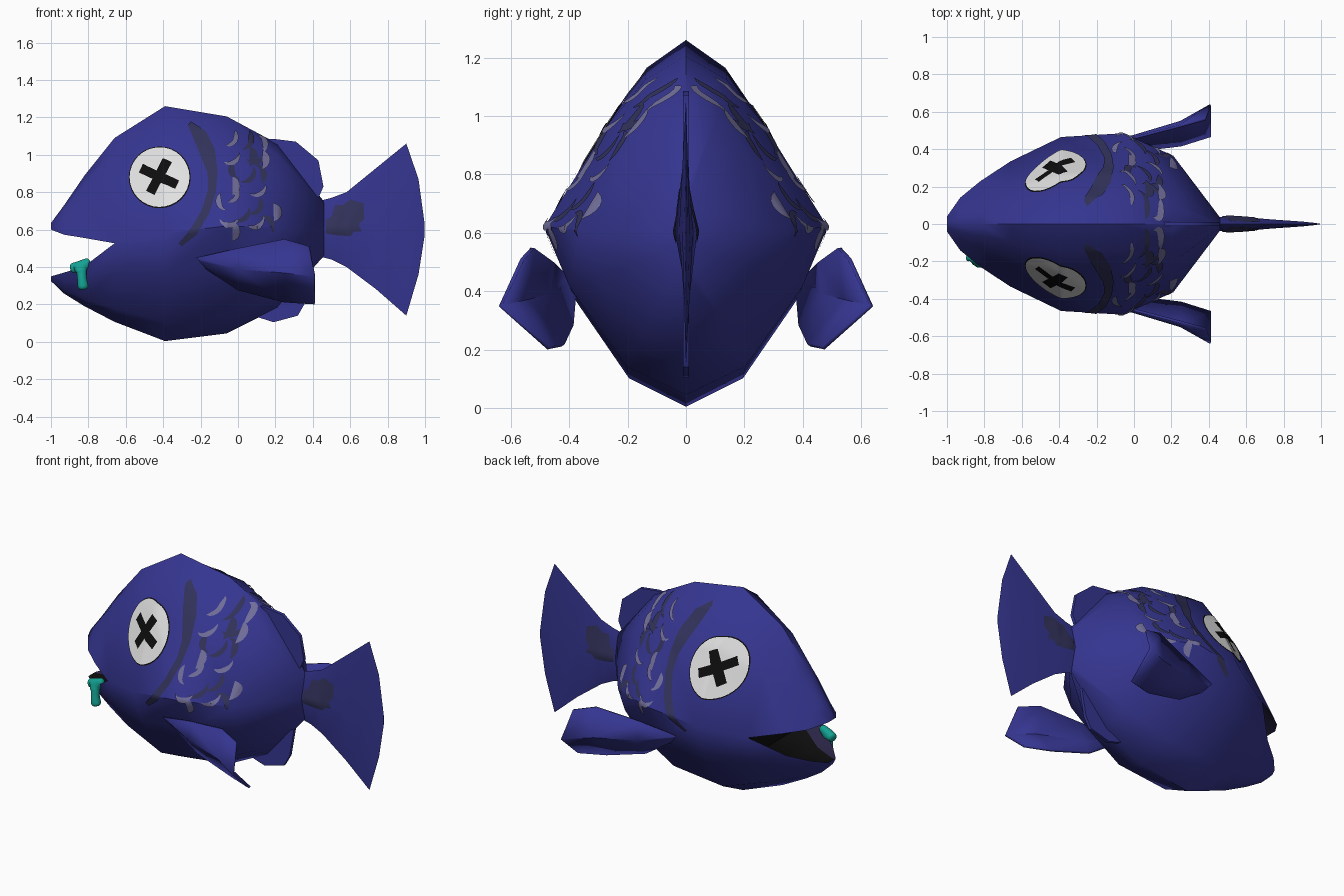
import bpy, bmesh, math
from mathutils import Vector
from mathutils.bvhtree import BVHTree

if "Cube" in bpy.data.objects:
    bpy.data.objects.remove(bpy.data.objects["Cube"])


def material(name, rgb):
    m = bpy.data.materials.new(name)
    m.diffuse_color = (*rgb, 1)
    m.use_nodes = True
    m.node_tree.nodes["Principled BSDF"].inputs["Base Color"].default_value = m.diffuse_color
    return m


BLUE = material("navy_blue", (0.036, 0.036, 0.285))
SLATE = material("dark_slate", (0.032, 0.032, 0.105))
LILAC = material("pale_lilac", (0.17, 0.16, 0.33))
WHITE = material("eye_white", (0.75, 0.75, 0.75))
BLACK = material("black", (0.004, 0.004, 0.004))
MOUTH = material("mouth_purple", (0.022, 0.018, 0.06))
TEAL = material("teal", (0.007, 0.36, 0.29))


def finish(name, bm, mats, angle=45, recalc=True):
    if recalc:
        bmesh.ops.recalc_face_normals(bm, faces=bm.faces)
    me = bpy.data.meshes.new(name)
    bm.to_mesh(me)
    for m in mats:
        me.materials.append(m)
    me.shade_smooth()
    me.set_sharp_from_angle(angle=math.radians(angle))
    ob = bpy.data.objects.new(name, me)
    bpy.context.collection.objects.link(ob)
    return ob


def skin_rows(bm, rows, mat=0, closed=False):
    """Quads between neighbouring rows of vertices."""
    for a, b in zip(rows, rows[1:]):
        n = len(a)
        for i in range(n if closed else n - 1):
            j = (i + 1) % n
            bm.faces.new((a[i], a[j], b[j], b[i])).material_index = mat


# Body: upper and lower shells, split at the front by the open mouth
# x, upper width, upper edge z, top z, lower width, lower edge z, bottom z
STATIONS = [
    (-1.00, .04, .60, .635, .035, .35, .325),
    (-0.93, .14, .573, .73, .11, .37, .258),
    (-0.82, .23, .555, .89, .19, .405, .19),
    (-0.66, .335, .527, 1.09, .335, .527, .107),
    (-0.39, .465, .58, 1.26, .465, .58, .004),
    (-0.06, .485, .62, 1.205, .485, .62, .045),
    (0.21, .365, .61, 1.06, .365, .61, .18),
    (0.46, .035, .60, .75, .035, .60, .46),
]
UPPER = [(1, 0), (.55, .6), (.29, .86), (0, 1), (-.29, .86), (-.55, .6), (-1, 0)]
LOWER = [(1, 0), (.82, .36), (.42, .83), (0, 1), (-.42, .83), (-.82, .36), (-1, 0)]

bm = bmesh.new()
tops, bottoms, palates, floors = [], [], [], []
for x, wu, eu, top, wl, el, bot in STATIONS:
    tops.append([bm.verts.new((x, wu * a, eu + (top - eu) * b)) for a, b in UPPER])
    bottoms.append([bm.verts.new((x, wl * a, el + (bot - el) * b)) for a, b in LOWER])
skin_rows(bm, tops)
skin_rows(bm, bottoms)
for ring in (tops[0], bottoms[0], tops[-1], bottoms[-1]):
    bm.faces.new(ring)
# Mouth lining: hollow palate, floor and black throat
for i in range(4):
    x, wu, eu, top, wl, el, bot = STATIONS[i]
    for rows, shell, w, e, far in ((palates, tops, wu, eu, top), (floors, bottoms, wl, el, bot)):
        z = e + (far - e) * (0 if i == 0 else .3)
        mid = [bm.verts.new((x, w * s * .6, z)) for s in (1, -1)]
        rows.append([shell[i][0], *mid, shell[i][-1]])
skin_rows(bm, palates, 1)
skin_rows(bm, floors, 1)
for a, b in zip(floors, floors[1:]):
    bm.faces.get((a[1], a[2], b[2], b[1])).material_index = 2
bm.faces.new(palates[3] + floors[3][2:0:-1]).material_index = 2
bmesh.ops.remove_doubles(bm, verts=bm.verts, dist=1e-4)
bmesh.ops.dissolve_degenerate(bm, dist=1e-5, edges=bm.edges)
bmesh.ops.recalc_face_normals(bm, faces=bm.faces)
BODY_TREE = BVHTree.FromBMesh(bm)
finish("body", bm, [BLUE, MOUTH, BLACK], 50)

# Tail: lens-shaped sections fanning out
bm = bmesh.new()
rows = []
for x, top, bot, t in [(.42, .75, .46, .03), (.50, .77, .44, .042), (.58, .80, .40, .038),
                       (.74, .93, .28, .024), (.90, 1.06, .14, .013),
                       (.965, .87, .36, .006), (.998, .63, .57, .001)]:
    m = (top + bot) / 2
    rows.append([bm.verts.new(p) for p in ((x, 0, top), (x, t, m), (x, 0, bot), (x, -t, m))])
skin_rows(bm, rows, closed=True)
bm.faces.new(rows[0])
bm.faces.new(rows[-1])
bmesh.ops.recalc_face_normals(bm, faces=bm.faces)
TAIL_TREE = BVHTree.FromBMesh(bm)
finish("tail_fin", bm, [BLUE], 60)

# Dorsal and belly fins: thin upright plates
for name, outline in (
    ("dorsal_fin", [(.12, 1.08), (.19, 1.085), (.31, 1.07), (.43, .97), (.457, .83), (.43, .77), (.15, .95)]),
    ("belly_fin", [(.08, .14), (.19, .105), (.32, .14), (.36, .21), (.39, .38), (.15, .3)]),
):
    bm = bmesh.new()
    f = bm.faces.new([bm.verts.new((x, -.01, z)) for x, z in outline])
    ext = bmesh.ops.extrude_face_region(bm, geom=[f])["geom"]
    bmesh.ops.translate(bm, vec=(0, .02, 0), verts=[v for v in ext if isinstance(v, bmesh.types.BMVert)])
    finish(name, bm, [BLUE])

# Pectoral fins: bowed sheets swept back from each flank
FIN = [
    [(-.22, .41, .45), (-.20, .40, .43), (-.18, .38, .40)],
    [(.00, .46, .50), (.00, .47, .39), (.00, .39, .28)],
    [(.25, .525, .548), (.25, .545, .37), (.25, .42, .215)],
    [(.38, .56, .51), (.41, .635, .35), (.41, .47, .205)],
]
for side, label in ((1, "left"), (-1, "right")):
    bm = bmesh.new()
    skin_rows(bm, [[bm.verts.new((x, y * side, z)) for x, y, z in r] for r in FIN])
    ob = finish(label + "_pectoral_fin", bm, [BLUE], 40)
    mod = ob.modifiers.new("thickness", "SOLIDIFY")
    mod.thickness, mod.offset = .014, 0


def paint(name, outlines, mat, lift=.005, tree=BODY_TREE):
    """Thin painted patches, outlined in x and z, laid on both flanks."""
    for side, label in ((1, "left"), (-1, "right")):
        bm = bmesh.new()
        for pts in outlines:
            bm.faces.new([bm.verts.new((x, 0, z)) for x, z in pts])
        bmesh.ops.triangulate(bm, faces=bm.faces)
        for axis in (0, 2):
            for k in range(-30, 65):
                co, no = Vector(), Vector()
                co[axis], no[axis] = k * .02 + .003, 1
                bmesh.ops.bisect_plane(bm, geom=bm.verts[:] + bm.edges[:] + bm.faces[:],
                                       plane_co=co, plane_no=no, dist=1e-5)
        for v in bm.verts:
            hit, normal, _, _ = tree.ray_cast(Vector((v.co.x, 2 * side, v.co.z)), Vector((0, -side, 0)))
            if hit:
                v.co = hit + normal * lift
        bm.normal_update()
        for f in bm.faces:
            if f.normal.y * side < 0:
                f.normal_flip()
        finish(label + "_" + name, bm, [mat], 60, recalc=False)


def ellipse(cx, cz, r, n=32):
    return [(cx + r * math.cos(a), cz + r * math.sin(a)) for a in (math.tau * i / n for i in range(n))]


def bar(cx, cz, length, width, deg):
    c, s = math.cos(math.radians(deg)), math.sin(math.radians(deg))
    return [(cx + u * c - v * s, cz + u * s + v * c) for u, v in
            ((-length, -width), (length, -width), (length, width), (-length, width))]


def crescent(cx, cz, r, deg, n=8):
    outer, inner = [], []
    for i in range(n + 1):
        t = -1 + 2 * i / n
        a = math.radians(deg + 80 * t)
        k = r * (.96 - .5 * (1 - t * t))
        outer.append((cx + r * math.cos(a), cz + r * math.sin(a)))
        inner.append((cx + k * math.cos(a), cz + k * math.sin(a)))
    return outer + inner[::-1]


# Eyes: dark rim, white disc and stitched cross
paint("eye_rim", [ellipse(-.418, .878, .165)], BLACK, .003)
paint("eye_white", [ellipse(-.418, .878, .159)], WHITE, .006)
paint("eye_cross", [bar(-.42, .88, .098, .025, 63), bar(-.42, .88, .105, .025, -25)], BLACK, .0095)

# Gill stripe
GILL = [(-.26, 1.165), (-.19, 1.11), (-.145, 1.02), (-.13, .91), (-.14, .80),
        (-.175, .69), (-.235, .59), (-.31, .52)]
strip = []
for i, (x, z) in enumerate(GILL):
    a, b = GILL[max(i - 1, 0)], GILL[min(i + 1, len(GILL) - 1)]
    d = Vector((b[0] - a[0], b[1] - a[1])).normalized() * (.012 if i in (0, 7) else .022)
    strip.append(((x - d.y, z + d.x), (x + d.y, z - d.x)))
paint("gill_stripe", [[p[0] for p in strip] + [p[1] for p in strip[::-1]]], SLATE)

# Scales: pale and dark crescents behind the gills
PALE = [(-.05, 1.09, -30), (.11, 1.05, 20), (-.04, .99, -60), (.12, .97, 0), (-.04, .83, 0), (-.04, .79, -30),
        (.10, .82, -60), (-.07, .75, 200), (.18, .69, 0), (-.05, .66, -90), (-.04, .59, 0), (.09, .65, -60)]
DARK = [(.03, 1.08, -20), (.05, .99, 0), (.09, 1.0, -70), (.04, .90, -40), (.10, .89, 20), (.00, .92, 200),
        (.08, .73, -30), (.01, .69, -50), (.14, .62, 40)]
paint("pale_scales", [crescent(x, z, .05, a) for x, z, a in PALE], LILAC, .007)
paint("dark_scales", [crescent(x, z, .055, a) for x, z, a in DARK], SLATE, .005)

# Dark feathered patch at the tail root
paint("tail_patch", [[(.47, .58), (.53, .57), (.60, .565), (.62, .59), (.66, .59), (.645, .63), (.675, .66),
                      (.65, .69), (.67, .74), (.62, .73), (.60, .76), (.56, .73), (.52, .73), (.50, .67),
                      (.47, .65)]], SLATE, .004, TAIL_TREE)

# Slime drip hanging over the lower lip
NODES = [(-.79, -.185, .435, .022), (-.84, -.19, .405, .03), (-.895, -.165, .39, .032),
         (-.835, -.205, .34, .026), (-.825, -.205, .275, .034)]
me = bpy.data.meshes.new("slime_drip")
me.from_pydata([n[:3] for n in NODES], [(0, 1), (1, 2), (1, 3), (3, 4)], [])
me.materials.append(TEAL)
drip = bpy.data.objects.new("slime_drip", me)
bpy.context.collection.objects.link(drip)
skin = drip.modifiers.new("skin", "SKIN")
skin.use_smooth_shade = True
for sv, n in zip(me.skin_vertices[0].data, NODES):
    sv.radius = (n[3], n[3])
drip.modifiers.new("round", "SUBSURF").levels = 2
